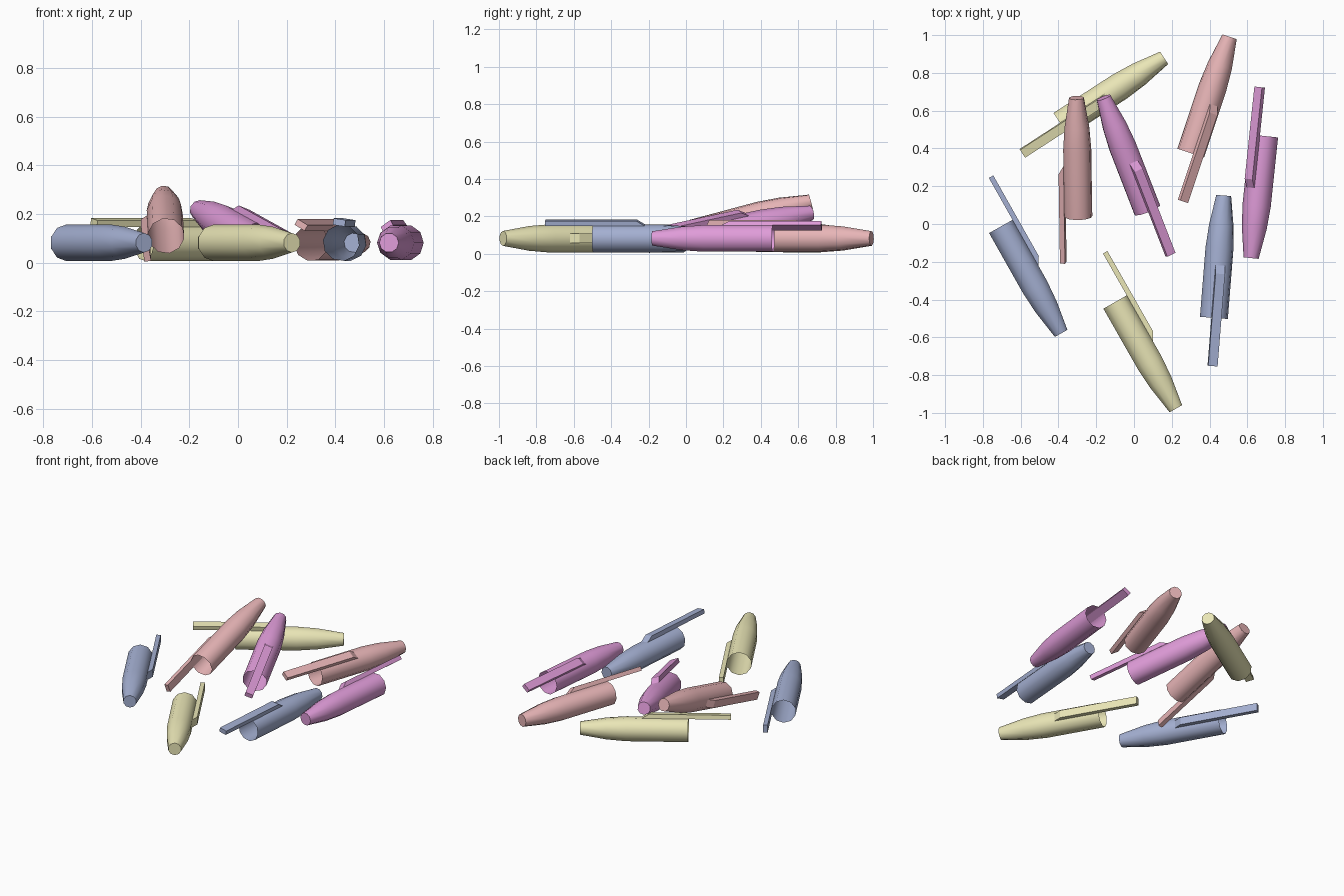
import bpy, bmesh, math
from mathutils import Vector, Matrix

if "Cube" in bpy.data.objects:
    bpy.data.objects.remove(bpy.data.objects["Cube"])

SIDES = 10
PROFILE = [(0.075, 0.0), (0.075, 0.37), (0.066, 0.49), (0.04, 0.65)]  # radius, distance from open end


def material(name, rgb):
    m = bpy.data.materials.new(name)
    m.diffuse_color = (*rgb, 1)
    m.use_nodes = True
    m.node_tree.nodes["Principled BSDF"].inputs["Base Color"].default_value = m.diffuse_color
    return m


COLOURS = {
    "yellow": material("yellow", (0.82, 0.79, 0.47)),
    "rose": material("rose", (0.80, 0.46, 0.47)),
    "pink": material("pink", (0.74, 0.33, 0.69)),
    "blue": material("blue", (0.37, 0.43, 0.64)),
}


def finish(name, bm, frame, mat):
    me = bpy.data.meshes.new(name)
    bmesh.ops.recalc_face_normals(bm, faces=bm.faces)
    bm.to_mesh(me)
    bm.free()
    me.materials.append(mat)
    ob = bpy.data.objects.new(name, me)
    bpy.context.collection.objects.link(ob)
    ob.matrix_world = frame
    return ob


def tapered_shell(name, frame, mat):
    # hollow tube, open at the wide end and capped at the narrow tip
    bm = bmesh.new()
    rings = []
    for r, z in PROFILE:
        rings.append([bm.verts.new((r * math.cos(a), r * math.sin(a), z))
                      for a in (2 * math.pi * (i + 0.5) / SIDES for i in range(SIDES))])
    for lo, hi in zip(rings, rings[1:]):
        for i in range(SIDES):
            j = (i + 1) % SIDES
            bm.faces.new((lo[i], lo[j], hi[j], hi[i]))
    bm.faces.new(rings[-1])
    ob = finish(name, bm, frame, mat)
    bpy.ops.object.select_all(action='DESELECT')
    ob.select_set(True)
    bpy.context.view_layer.objects.active = ob
    bpy.ops.object.shade_smooth_by_angle(angle=math.radians(40))


def side_stick(name, frame, mat):
    # flat stick along the shell with a bevelled upper end
    bm = bmesh.new()
    outline = [(0.071, -0.255), (0.098, -0.255), (0.098, 0.235), (0.071, 0.28)]
    f = bm.faces.new([bm.verts.new((x, -0.025, z)) for x, z in outline])
    ext = bmesh.ops.extrude_face_region(bm, geom=[f])
    bmesh.ops.translate(bm, vec=(0, 0.05, 0),
                        verts=[v for v in ext["geom"] if isinstance(v, bmesh.types.BMVert)])
    finish(name, bm, frame, mat)


# colour, open end centre, tip centre, roll of the stick around the axis
ROCKETS = [
    ("yellow", (-0.386, 0.526, 0.082), (0.16, 0.88, 0.082), 79),
    ("rose", (-0.295, 0.04, 0.11), (-0.305, 0.675, 0.28), 190),
    ("pink", (0.07, 0.075, 0.09), (-0.165, 0.68, 0.22), 70),
    ("rose", (0.30, 0.375, 0.082), (0.505, 0.988, 0.082), 60),
    ("pink", (0.688, 0.466, 0.082), (0.62, -0.18, 0.082), 54),
    ("blue", (0.423, -0.497, 0.082), (0.475, 0.152, 0.082), 81),
    ("yellow", (-0.10, -0.413, 0.082), (0.22, -0.975, 0.082), 180),
    ("blue", (-0.705, -0.013, 0.082), (-0.388, -0.575, 0.082), 180),
]

for n, (colour, base, tip, roll) in enumerate(ROCKETS, 1):
    base = Vector(base)
    u = (Vector(tip) - base).normalized()
    right = u.cross(Vector((0, 0, 1))).normalized()
    up = right.cross(u)
    a = math.radians(roll)
    out = right * math.cos(a) + up * math.sin(a)
    side = u.cross(out)
    frame = Matrix.Translation(base) @ Matrix((out, side, u)).transposed().to_4x4()
    tapered_shell(f"rocket_shell_{n}", frame, COLOURS[colour])
    side_stick(f"rocket_stick_{n}", frame, COLOURS[colour])
